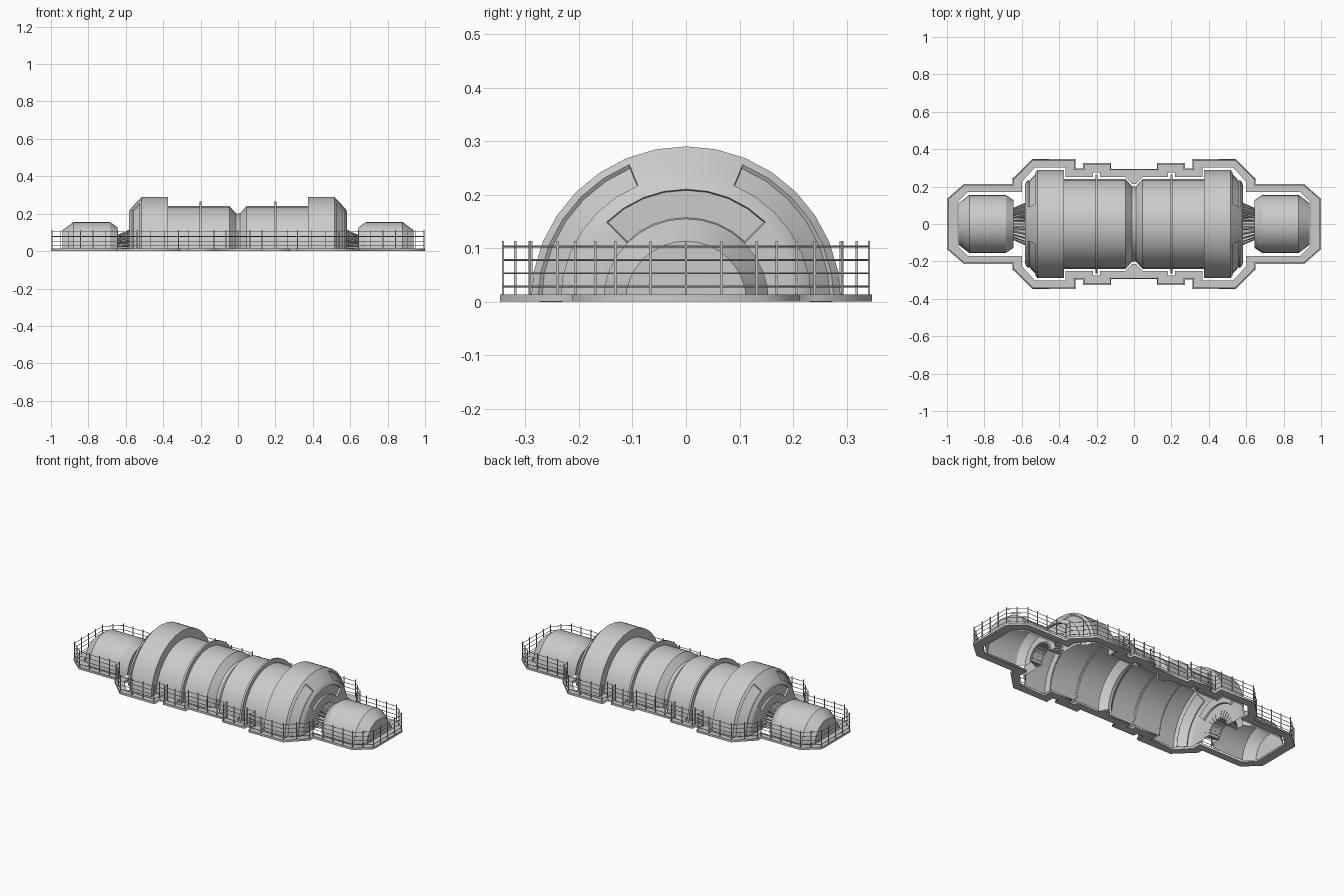
import bpy, bmesh, math
from mathutils import Vector

if "Cube" in bpy.data.objects:
    bpy.data.objects.remove(bpy.data.objects["Cube"])

STEP = math.pi / 16  # half circle in 16 facets


def finish(name, bm, mirror=False, smooth=True):
    me = bpy.data.meshes.new(name)
    bmesh.ops.recalc_face_normals(bm, faces=bm.faces)
    bm.to_mesh(me)
    bm.free()
    ob = bpy.data.objects.new(name, me)
    bpy.context.collection.objects.link(ob)
    if mirror:
        ob.modifiers.new("Mirror", 'MIRROR').use_axis[0] = True
    if smooth:
        bpy.ops.object.select_all(action='DESELECT')
        ob.select_set(True)
        bpy.context.view_layer.objects.active = ob
        bpy.ops.object.shade_smooth_by_angle(angle=math.radians(25))
    return ob


def vault(name, profile, mirror=False, panels=()):
    """Half-revolve (x, r) profile about x; panels = (band, first, last, depth) recesses."""
    bm = bmesh.new()
    rows = [[bm.verts.new((x, r * math.cos(k * STEP), r * math.sin(k * STEP)))
             for x, r in profile] for k in range(17)]
    grid = {}
    for k in range(16):
        for i in range(len(profile) - 1):
            grid[k, i] = bm.faces.new((rows[k][i], rows[k][i + 1],
                                       rows[k + 1][i + 1], rows[k + 1][i]))
    bmesh.ops.recalc_face_normals(bm, faces=bm.faces)
    if grid[8, 0].normal.z < 0 and abs(grid[8, 0].normal.z) > 0.5:
        bmesh.ops.reverse_faces(bm, faces=bm.faces)
    for band, first, last, depth in panels:
        faces = [grid[k, band] for k in range(first, last)]
        bmesh.ops.inset_region(bm, faces=faces, thickness=0.002, depth=-depth,
                               use_even_offset=True)
    return finish(name, bm, mirror)


# Central double barrel with a waist groove
half = [(0.01, 0.20), (0.045, 0.24), (0.38, 0.24)]
vault("central_barrel", [(-x, r) for x, r in reversed(half)] + half)

# Thin hoops
vault("barrel_hoop", [(0.194, 0.238), (0.194, 0.265), (0.206, 0.265), (0.206, 0.238)], True)

# Large end drums with recessed side panels and upper face recess
vault("end_drum", [(0.375, 0.238), (0.375, 0.29), (0.515, 0.29), (0.527, 0.277),
                   (0.567, 0.235), (0.578, 0.221), (0.582, 0.21), (0.582, 0.155),
                   (0.582, 0.07)],
      True, [(3, 0, 6, 0.008), (3, 10, 16, 0.008), (6, 4, 12, 0.01)])

# Connecting shaft
vault("connecting_shaft", [(0.58, 0.075), (0.655, 0.075)], True)

# Small end tanks
vault("end_tank", [(0.645, 0.07), (0.645, 0.128), (0.685, 0.155), (0.88, 0.155),
                   (0.937, 0.113), (0.937, 0.0005)], True)

# Radial fins around the shaft
bm = bmesh.new()
for k in range(13):
    a = math.pi * (k + 0.5) / 13
    rad = Vector((0, math.cos(a), math.sin(a)))
    tan = Vector((0, -math.sin(a), math.cos(a))) * 0.004
    sides = [[bm.verts.new(Vector((x, 0, 0)) + rad * r + tan * s)
              for x, r in ((0.58, 0.07), (0.58, 0.115), (0.648, 0.085), (0.648, 0.07))]
             for s in (-1, 1)]
    bm.faces.new(sides[0])
    bm.faces.new(sides[1][::-1])
    for i in range(4):
        j = (i + 1) % 4
        bm.faces.new((sides[0][i], sides[0][j], sides[1][j], sides[1][i]))
finish("shaft_fins", bm, True, False)


def ring(q):
    """Full closed outline from one quarter."""
    return (q + [(-x, y) for x, y in reversed(q)] + [(-x, -y) for x, y in q]
            + [(x, -y) for x, y in reversed(q)])


def curve(name, loops, dims, z):
    cu = bpy.data.curves.new(name, 'CURVE')
    cu.dimensions = dims
    for pts in loops:
        sp = cu.splines.new('POLY')
        sp.points.add(len(pts) - 1)
        for p, (x, y) in zip(sp.points, pts):
            p.co = (x, y, 0, 1)
        sp.use_cyclic_u = True
    ob = bpy.data.objects.new(name, cu)
    ob.location.z = z
    bpy.context.collection.objects.link(ob)
    return ob


def to_mesh(ob):
    bpy.ops.object.select_all(action='DESELECT')
    ob.select_set(True)
    bpy.context.view_layer.objects.active = ob
    bpy.ops.object.convert(target='MESH')


# Walkway slab around the machine
outer = ring([(1.0, 0.135), (0.91, 0.213), (0.65, 0.213), (0.65, 0.243), (0.543, 0.348),
              (0.312, 0.348), (0.312, 0.298), (0.272, 0.298), (0.272, 0.325),
              (0.122, 0.325), (0.122, 0.295)])
inner = ring([(0.945, 0.115), (0.89, 0.17), (0.60, 0.17), (0.60, 0.225), (0.53, 0.302),
              (0.365, 0.302), (0.365, 0.25), (0.218, 0.25), (0.218, 0.276),
              (0.182, 0.276), (0.182, 0.25), (0.045, 0.25), (0.01, 0.213)])
slab = curve("walkway", [outer, inner], '2D', 0.0065)
slab.data.fill_mode = 'BOTH'
slab.data.extrude = 0.0065
to_mesh(slab)


def inset(pts, d):
    """Mitred inward offset of a counter-clockwise outline."""
    out = []
    for i, p in enumerate(pts):
        p = Vector(p)
        a = (p - Vector(pts[i - 1])).normalized()
        b = (Vector(pts[(i + 1) % len(pts)]) - p).normalized()
        na, nb = Vector((-a.y, a.x)), Vector((-b.y, b.x))
        out.append(tuple(p + (na + nb) * d / (1 + na.dot(nb))))
    return out


# Guard rails
path = inset(outer, 0.006)
for n, z in enumerate((0.028, 0.053, 0.078, 0.103)):
    rail = curve("guard_rail_%d" % (n + 1), [path], '3D', z)
    rail.data.bevel_depth = 0.0018
    rail.data.bevel_resolution = 0
    to_mesh(rail)

# Guard rail posts
bm = bmesh.new()
for i, p in enumerate(path):
    p, q = Vector(p), Vector(path[(i + 1) % len(path)])
    n = max(1, round((q - p).length / 0.064))
    for k in range(n):
        c = p.lerp(q, k / n)
        vs = bmesh.ops.create_cube(bm, size=1)['verts']
        bmesh.ops.scale(bm, vec=(0.004, 0.004, 0.103), verts=vs)
        bmesh.ops.translate(bm, vec=(c.x, c.y, 0.0615), verts=vs)
finish("guard_rail_posts", bm, False, False)
